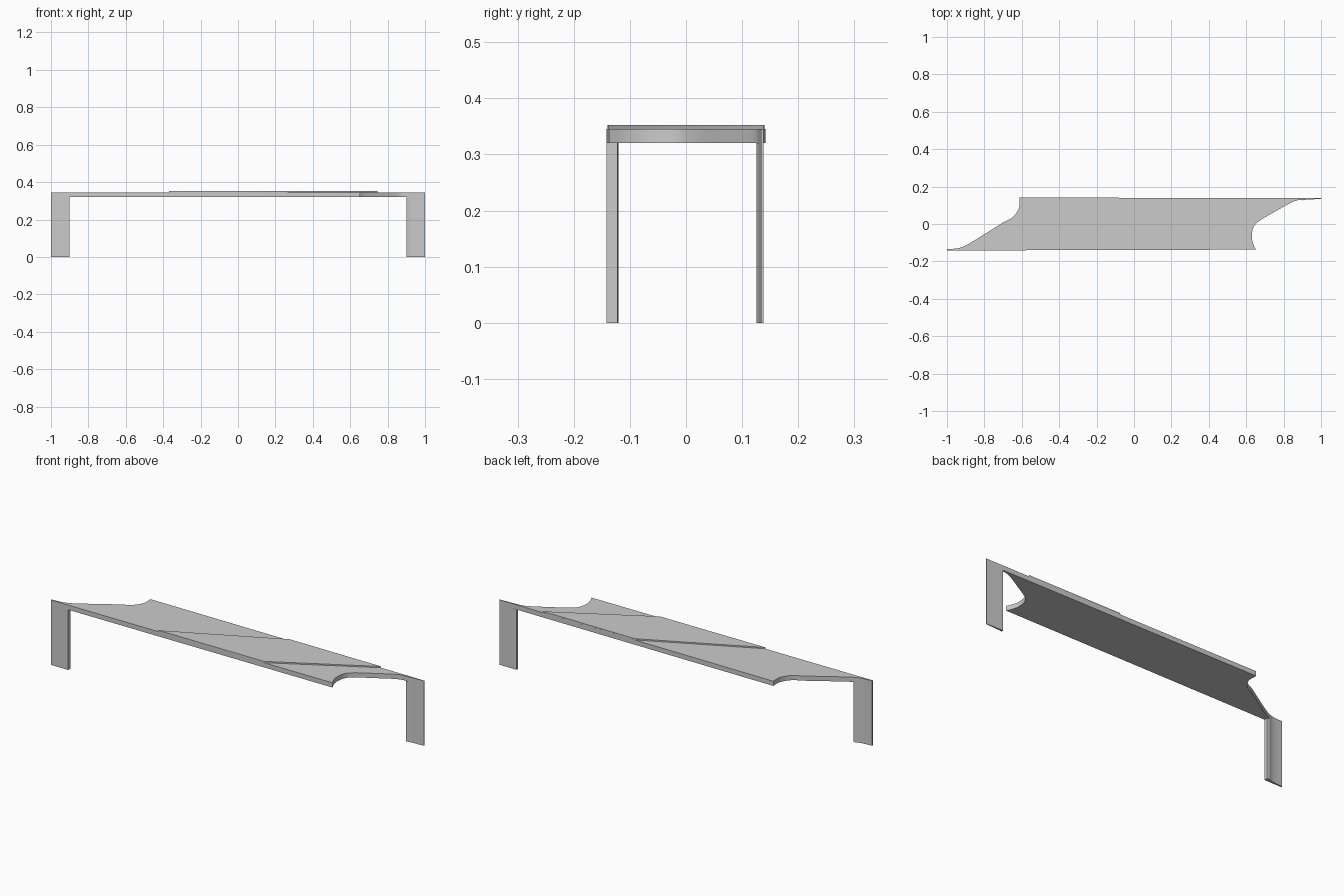
import bpy, bmesh
from mathutils import Vector

if "Cube" in bpy.data.objects:
    bpy.data.objects.remove(bpy.data.objects["Cube"])


def prism(name, outline, z0, z1):
    """Extrude a flat plan outline between two heights."""
    bm = bmesh.new()
    face = bm.faces.new([bm.verts.new((x, y, z0)) for x, y in outline])
    top = bmesh.ops.extrude_face_region(bm, geom=[face])["geom"]
    verts = [g for g in top if isinstance(g, bmesh.types.BMVert)]
    bmesh.ops.translate(bm, verts=verts, vec=(0, 0, z1 - z0))
    bmesh.ops.recalc_face_normals(bm, faces=bm.faces)
    mesh = bpy.data.meshes.new(name)
    bm.to_mesh(mesh)
    bm.free()
    ob = bpy.data.objects.new(name, mesh)
    bpy.context.collection.objects.link(ob)
    bpy.ops.object.select_all(action='DESELECT')
    ob.select_set(True)
    bpy.context.view_layer.objects.active = ob
    bpy.ops.object.shade_smooth_by_angle()
    return ob


def smooth(points, steps=5):
    """Smooth curve passing through the given plan points."""
    p = [Vector(q) for q in points]
    p = [2 * p[0] - p[1]] + p + [2 * p[-1] - p[-2]]
    out = []
    for a, b, c, d in zip(p, p[1:], p[2:], p[3:]):
        for i in range(steps):
            t = i / steps
            out.append(0.5 * (2 * b + (c - a) * t + (2 * a - 5 * b + 4 * c - d) * t * t
                              + (3 * b - a - 3 * c + d) * t ** 3))
    return [tuple(v) for v in out] + [tuple(points[-1])]


# End curves of the bench top, in plan
right_end = smooth([(0.652, -0.137), (0.637, -0.105), (0.63, -0.065), (0.64, -0.015),
                    (0.675, 0.02), (0.75, 0.064), (0.835, 0.112), (0.87, 0.126),
                    (0.90, 0.129), (1.0, 0.134)])
left_end = smooth([(-0.613, 0.1415), (-0.615, 0.085), (-0.65, 0.035), (-0.70, 0.008),
                   (-0.80, -0.055), (-0.87, -0.098), (-0.90, -0.115), (-0.93, -0.127),
                   (-0.96, -0.132), (-1.0, -0.134)])
right_tip, left_tip = (1.0, 0.138), (-1.0, -0.1415)

# Bench top
prism("bench_top", right_end + [right_tip] + left_end + [left_tip], 0.32, 0.345)

# Thin raised slanted panel on the top
prism("raised_panel", [(-0.37, -0.14), (0.25, -0.138), (0.745, 0.1385), (0.205, 0.1395)],
      0.345, 0.352)

# Blade legs under the pointed tips, following the edge curve
prism("right_leg", [(0.90, 0.1385), (0.90, 0.126)] + [p for p in right_end if p[0] > 0.905]
      + [right_tip], 0.0, 0.32)
prism("left_leg", [(-0.90, -0.1413), (-0.90, -0.122)] + [p for p in left_end if p[0] < -0.91]
      + [left_tip], 0.0, 0.32)
